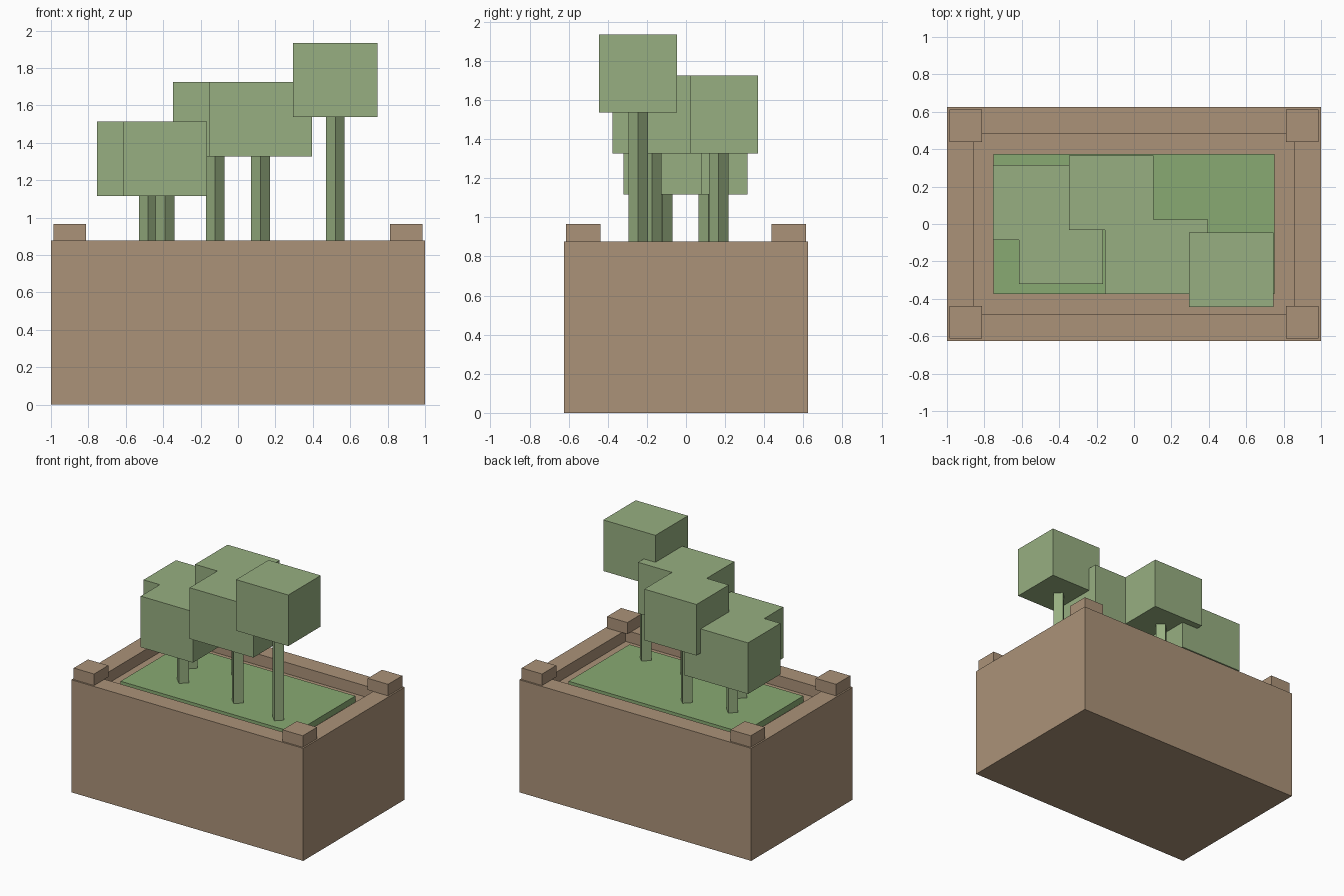
import bpy, bmesh
from mathutils import Vector

if "Cube" in bpy.data.objects:
    bpy.data.objects.remove(bpy.data.objects["Cube"])


def material(name, rgb):
    m = bpy.data.materials.new(name)
    m.diffuse_color = (*rgb, 1)
    m.use_nodes = True
    m.node_tree.nodes["Principled BSDF"].inputs["Base Color"].default_value = m.diffuse_color
    return m


WOOD = material("wood", (0.41, 0.29, 0.19))
GRASS = material("grass", (0.25, 0.40, 0.17))
LEAF = material("leaf", (0.31, 0.43, 0.22))


def finish(name, bm, mat):
    mesh = bpy.data.meshes.new(name)
    bm.to_mesh(mesh)
    bm.free()
    mesh.materials.append(mat)
    ob = bpy.data.objects.new(name, mesh)
    bpy.context.collection.objects.link(ob)
    return ob


def box_bmesh(size, base):
    """Box whose bottom centre sits at base."""
    bm = bmesh.new()
    bmesh.ops.create_cube(bm, size=1)
    bmesh.ops.scale(bm, vec=size, verts=bm.verts)
    bmesh.ops.translate(bm, vec=Vector(base) + Vector((0, 0, size[2] / 2)), verts=bm.verts)
    return bm


def box(name, size, base, mat):
    return finish(name, box_bmesh(size, base), mat)


# Planter with a broad rim and a shallow recess
RIM_Z, FLOOR_Z, SOIL_Z = 0.877, 0.79, 0.837
bm = box_bmesh((2, 1.25, RIM_Z), (0, 0, 0))
bm.normal_update()
top = max(bm.faces, key=lambda f: f.calc_center_median().z)
bmesh.ops.inset_region(bm, faces=[top], thickness=0.2)
well = bmesh.ops.extrude_face_region(bm, geom=[top])
verts = [g for g in well["geom"] if isinstance(g, bmesh.types.BMVert)]
bmesh.ops.translate(bm, vec=(0, 0, FLOOR_Z - RIM_Z), verts=verts)
if top.is_valid:
    bmesh.ops.delete(bm, geom=[top], context='FACES_ONLY')
bmesh.ops.recalc_face_normals(bm, faces=bm.faces)
finish("planter", bm, WOOD)

# Grass bed inside the recess
box("grass_bed", (1.5, 0.75, SOIL_Z - FLOOR_Z), (0, 0, FLOOR_Z), GRASS)

# Corner blocks on the rim
for sx in (-1, 1):
    for sy in (-1, 1):
        box("corner_block", (0.175, 0.175, 0.09), (sx * 0.9, sy * 0.525, RIM_Z), WOOD)

# Trees: x, y, canopy bottom, canopy width
TREES = [
    (0.52, -0.245, 1.537, 0.45),
    (0.12, -0.175, 1.327, 0.55),
    (-0.122, 0.167, 1.327, 0.45),
    (-0.48, 0.115, 1.117, 0.55),
    (-0.39, -0.12, 1.117, 0.45),
]
for x, y, z, width in TREES:
    # Four-sided trunk with corners on the axes
    bm = bmesh.new()
    bmesh.ops.create_cone(bm, cap_ends=True, segments=4, radius1=0.05, radius2=0.05,
                          depth=z - SOIL_Z)
    bmesh.ops.translate(bm, vec=(x, y, (z + SOIL_Z) / 2), verts=bm.verts)
    finish("tree_trunk", bm, LEAF)
    box("tree_canopy", (width, 0.4, 0.398), (x, y, z), LEAF)
